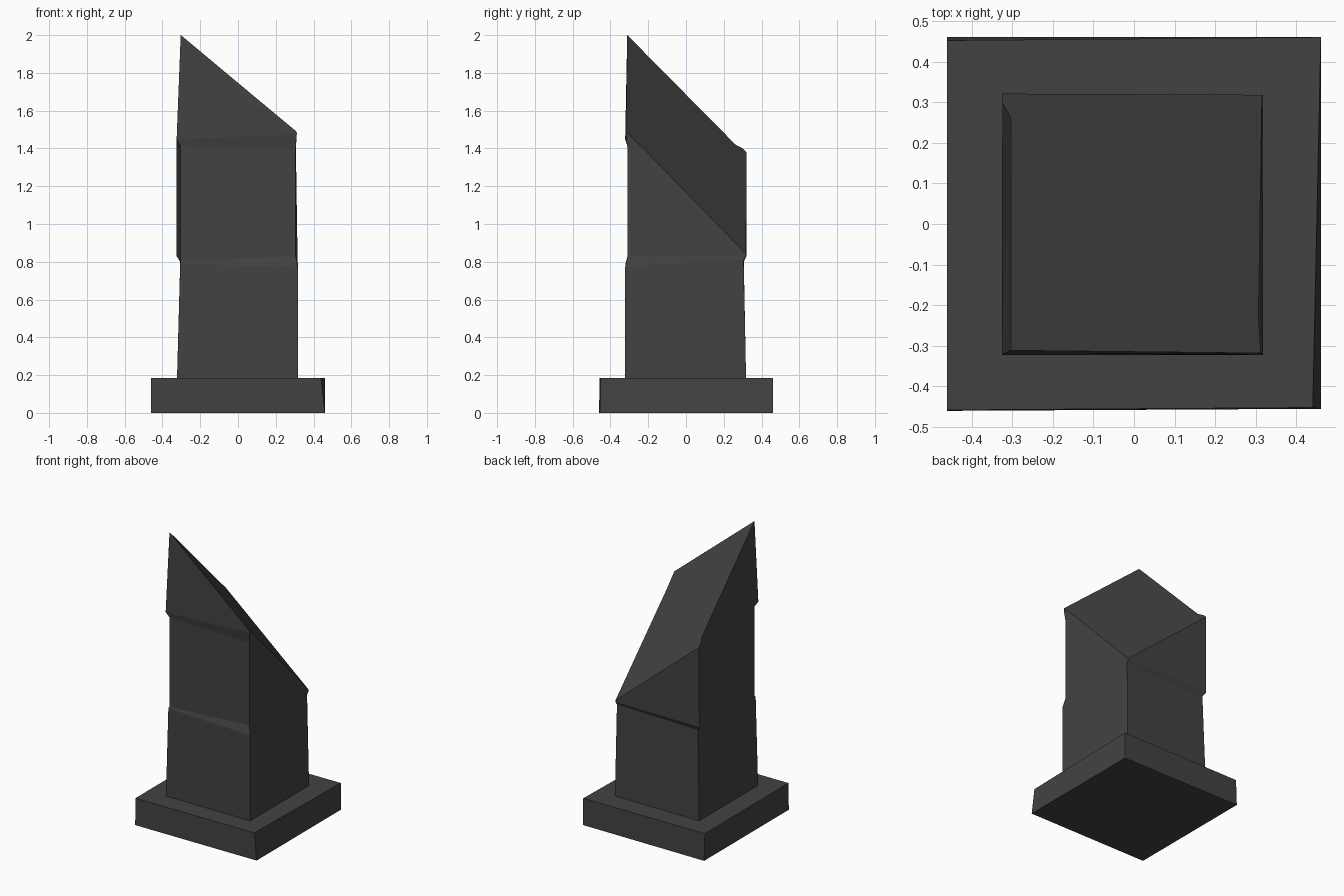
import bpy
import bmesh
from mathutils import Vector

default = bpy.data.objects.get("Cube")
if default:
    bpy.data.objects.remove(default, do_unlink=True)

# Single dark stone colour
stone = bpy.data.materials.new("dark_stone")
stone.use_nodes = True
colour = (0.055, 0.055, 0.055, 1)
stone.diffuse_color = colour
stone.node_tree.nodes["Principled BSDF"].inputs["Base Color"].default_value = colour


def stack(name, rings, cut=None):
    """Join four-cornered rings into a closed solid; cut is (point, normal)."""
    bm = bmesh.new()
    loops = [[bm.verts.new(p) for p in ring] for ring in rings]
    bm.faces.new(loops[0][::-1])
    bm.faces.new(loops[-1])
    for low, high in zip(loops, loops[1:]):
        for i in range(4):
            j = (i + 1) % 4
            bm.faces.new((low[i], low[j], high[j], high[i]))
    if cut:
        parts = bm.verts[:] + bm.edges[:] + bm.faces[:]
        result = bmesh.ops.bisect_plane(bm, geom=parts, plane_co=cut[0],
                                        plane_no=cut[1], clear_outer=True)
        edges = [e for e in result["geom_cut"] if isinstance(e, bmesh.types.BMEdge)]
        bmesh.ops.contextual_create(bm, geom=edges)
    bmesh.ops.recalc_face_normals(bm, faces=bm.faces)
    mesh = bpy.data.meshes.new(name)
    bm.to_mesh(mesh)
    bm.free()
    mesh.materials.append(stone)
    obj = bpy.data.objects.new(name, mesh)
    bpy.context.collection.objects.link(obj)
    return obj


# Slightly worn plinth slab
stack("plinth", [
    [(-.46, -.46, 0), (.46, -.455, 0), (.46, .46, 0), (-.46, .46, 0)],
    [(-.46, -.458, .184), (.44, -.452, .184), (.46, .46, .184), (-.46, .452, .184)],
])

# Three rough blocks with uneven joints; corners run front -x, front +x, back +x, back -x
shaft_rings = [
    [(-.323, -.322, .18), (.318, -.322, .18), (.318, .318, .18), (-.323, .318, .18)],
    [(-.306, -.32, .79), (.317, -.322, .772), (.312, .305, .81), (-.306, .306, .80)],
    [(-.304, -.31, .80), (.305, -.31, .83), (.315, .318, .832), (-.325, .32, .83)],
    [(-.304, -.31, 1.413), (.305, -.31, 1.40), (.316, .318, 1.40), (-.325, .321, 1.40)],
    [(-.325, -.322, 1.448), (.311, -.318, 1.474), (.314, .3, 1.46), (-.303, .27, 1.42)],
    [(-.301, -.31, 2.06), (.311, -.314, 2.06), (.311, .3, 2.06), (-.303, .27, 2.06)],
]

# Slanted break across the top, sloping down toward the back +x corner
peak = Vector((-.303, -.311, 2))
stack("broken_shaft", shaft_rings, (peak, Vector((.845, 1.012, 1)).normalized()))
